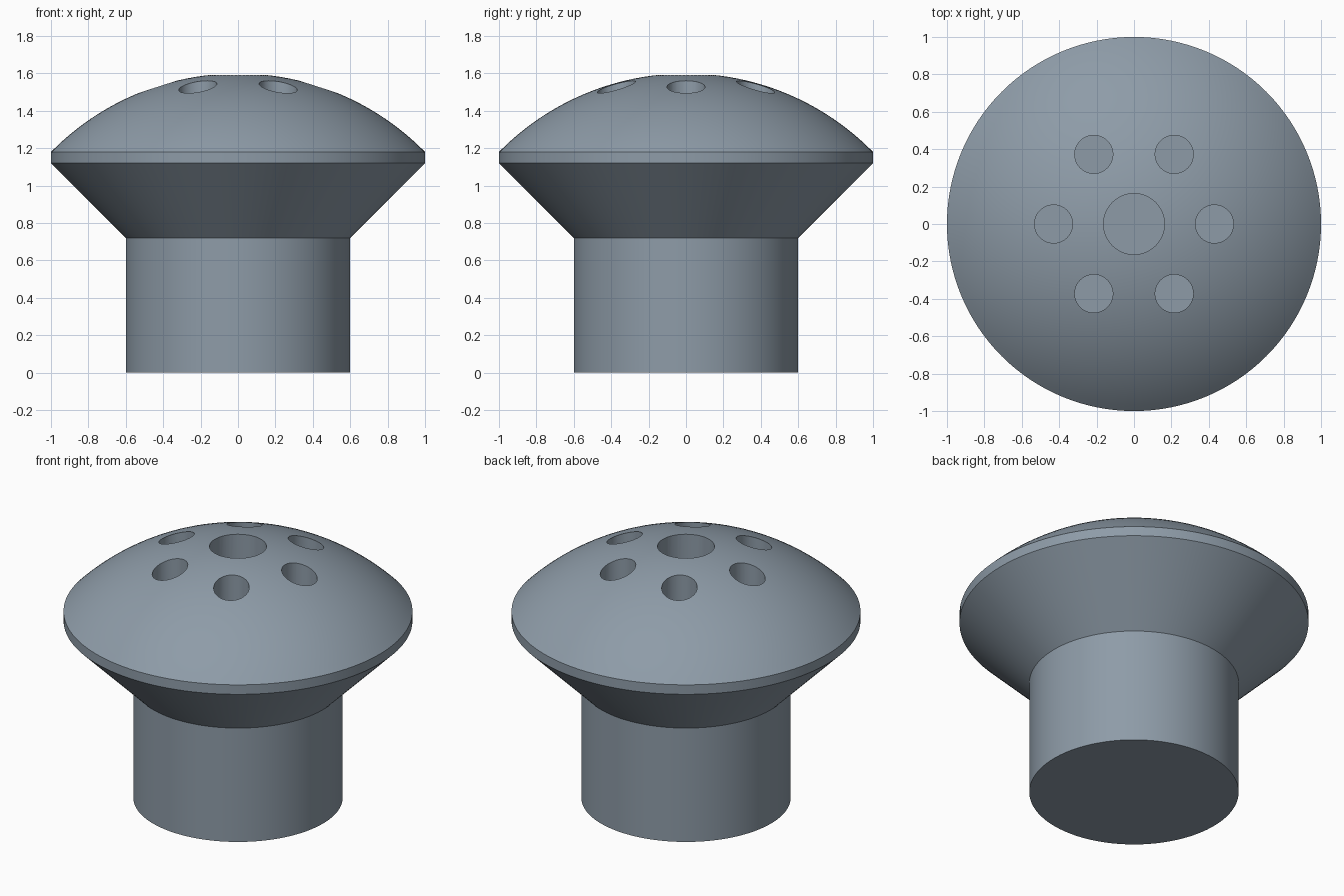
import bpy, bmesh, math
from mathutils import Matrix

if "Cube" in bpy.data.objects:
    bpy.data.objects.remove(bpy.data.objects["Cube"])

SEGMENTS = 128
RIM_Z, TOP_Z, HOLE_FLOOR = 1.18, 1.60, 1.18

steel = bpy.data.materials.new("blue grey")
steel.diffuse_color = (0.27, 0.33, 0.39, 1)
steel.use_nodes = True
steel.node_tree.nodes["Principled BSDF"].inputs["Base Color"].default_value = steel.diffuse_color


def new_object(name, bm):
    bmesh.ops.recalc_face_normals(bm, faces=bm.faces)
    mesh = bpy.data.meshes.new(name)
    bm.to_mesh(mesh)
    bm.free()
    mesh.materials.append(steel)
    obj = bpy.data.objects.new(name, mesh)
    bpy.context.collection.objects.link(obj)
    return obj


# Profile: stem, flared cone, thin rim and spherical cap
height = TOP_Z - RIM_Z
radius = (1 + height ** 2) / (2 * height)
edge = math.asin(1 / radius)
profile = [(0, 0), (0.6, 0), (0.6, 0.72), (1, 1.12)]
steps = 24
for i in range(steps + 1):
    a = edge * (1 - i / steps)
    profile.append((radius * math.sin(a), TOP_Z - radius * (1 - math.cos(a))))

# Revolve the profile into one solid
bm = bmesh.new()
verts = [bm.verts.new((r, 0, z)) for r, z in profile]
edges = [bm.edges.new(pair) for pair in zip(verts, verts[1:])]
bmesh.ops.spin(bm, geom=verts + edges, cent=(0, 0, 0), axis=(0, 0, 1),
               angle=math.tau, steps=SEGMENTS, use_duplicate=False)
bmesh.ops.remove_doubles(bm, verts=bm.verts, dist=1e-5)
body = new_object("domed_head_and_stem", bm)

# Vertical drills: one wide centre hole and a ring of six
holes = [(0, 0, 0.163)]
for i in range(6):
    a = i * math.tau / 6
    holes.append((0.43 * math.cos(a), 0.43 * math.sin(a), 0.102))
bm = bmesh.new()
for x, y, r in holes:
    bmesh.ops.create_cone(bm, cap_ends=True, segments=48, radius1=r, radius2=r,
                          depth=1, matrix=Matrix.Translation((x, y, HOLE_FLOOR + 0.5)))
drills = new_object("hole_cutters", bm)
drills.hide_render = True

# Cut the holes and keep the corners sharp
cut = body.modifiers.new("holes", 'BOOLEAN')
cut.operation = 'DIFFERENCE'
cut.solver = 'EXACT'
cut.object = drills
bpy.context.view_layer.objects.active = body
body.select_set(True)
bpy.ops.object.modifier_apply(modifier=cut.name)
bpy.data.objects.remove(drills)
bpy.ops.object.shade_smooth_by_angle(angle=math.radians(30))
